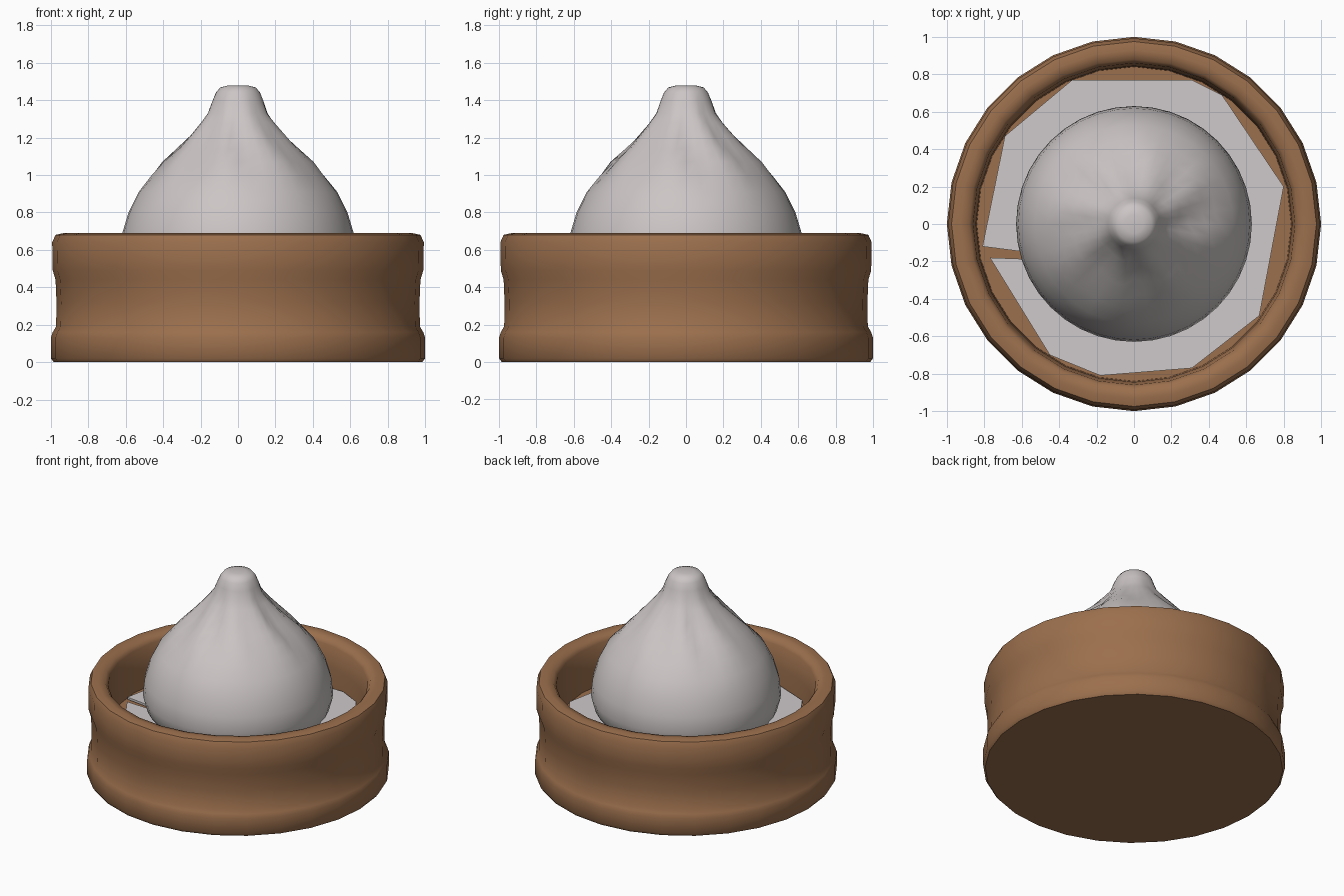
import bpy, bmesh, math

if "Cube" in bpy.data.objects:
    bpy.data.objects.remove(bpy.data.objects["Cube"])

def material(name, rgb):
    m = bpy.data.materials.new(name)
    m.diffuse_color = (*rgb, 1)
    m.use_nodes = True
    m.node_tree.nodes["Principled BSDF"].inputs["Base Color"].default_value = m.diffuse_color
    return m

bamboo = material("bamboo brown", (0.33, 0.16, 0.074))
dough = material("dough white", (0.60, 0.56, 0.555))
paper_mat = material("paper white", (0.62, 0.58, 0.585))

def finish(name, bm, mat, angle):
    bmesh.ops.recalc_face_normals(bm, faces=bm.faces)
    me = bpy.data.meshes.new(name)
    bm.to_mesh(me)
    bm.free()
    ob = bpy.data.objects.new(name, me)
    bpy.context.collection.objects.link(ob)
    me.materials.append(mat)
    bpy.ops.object.select_all(action='DESELECT')
    ob.select_set(True)
    bpy.context.view_layer.objects.active = ob
    bpy.ops.object.shade_smooth_by_angle(angle=math.radians(angle))
    return ob

def lathe(name, profile, n, mat, angle, shape=lambda r, z, a: r):
    """Spin (radius, height) points round z and cap both ends."""
    bm = bmesh.new()
    rings = []
    for r, z in profile:
        ring = []
        for i in range(n):
            a = 2 * math.pi * i / n
            q = shape(r, z, a)
            ring.append(bm.verts.new((q * math.cos(a), q * math.sin(a), z)))
        rings.append(ring)
    for lo, hi in zip(rings, rings[1:]):
        for i in range(n):
            j = (i + 1) % n
            bm.faces.new((lo[i], lo[j], hi[j], hi[i]))
    bm.faces.new(rings[0])
    bm.faces.new(rings[-1])
    return finish(name, bm, mat, angle)

# Steamer basket: foot band, waist, rounded rim, inner wall and floor
lathe("steamer_basket", [
    (0.985, 0.0), (1.0, 0.02), (1.0, 0.13), (0.99, 0.16), (0.972, 0.19),
    (0.97, 0.32), (0.975, 0.44), (0.99, 0.49), (0.993, 0.64), (0.975, 0.68),
    (0.93, 0.69), (0.88, 0.68), (0.86, 0.65), (0.845, 0.5), (0.84, 0.36)],
    28, bamboo, 50)

# Bun: pleats twist in towards the knot, fading out below and above
def pleat(r, z, a):
    fade = max(0.0, 1 - abs(z - 1.17) / 0.26)
    t = (a * 8 / (2 * math.pi) + 1.2 * (z - 1.17)) % 1
    wave = (1 - t / 0.7) if t < 0.7 else (t - 0.7) / 0.3
    uneven = 0.8 + 0.3 * math.sin(3 * a + 1)
    return r * (1 - 0.17 * fade * uneven * wave)

lathe("bun", [
    (0.46, 0.38), (0.55, 0.42), (0.605, 0.49), (0.63, 0.58), (0.618, 0.69),
    (0.585, 0.80), (0.53, 0.91), (0.465, 1.0), (0.41, 1.07), (0.34, 1.14),
    (0.27, 1.21), (0.205, 1.28), (0.165, 1.33), (0.14, 1.39), (0.118, 1.44),
    (0.095, 1.468), (0.05, 1.479)], 40, dough, 60, pleat)

# Paper liner with a slit on the left
outline = [(-0.33, 0.77), (0.31, 0.77), (0.47, 0.69), (0.80, 0.20),
           (0.67, -0.49), (0.31, -0.77), (-0.18, -0.81), (-0.45, -0.70),
           (-0.77, -0.18), (-0.50, -0.19), (-0.50, -0.16), (-0.81, -0.12),
           (-0.69, 0.47)]
bm = bmesh.new()
face = bm.faces.new([bm.verts.new((x, y, 0.368)) for x, y in outline])
top = bmesh.ops.extrude_face_region(bm, geom=[face])
for v in top["geom"]:
    if isinstance(v, bmesh.types.BMVert):
        v.co.z = 0.384
finish("paper_liner", bm, paper_mat, 30)
